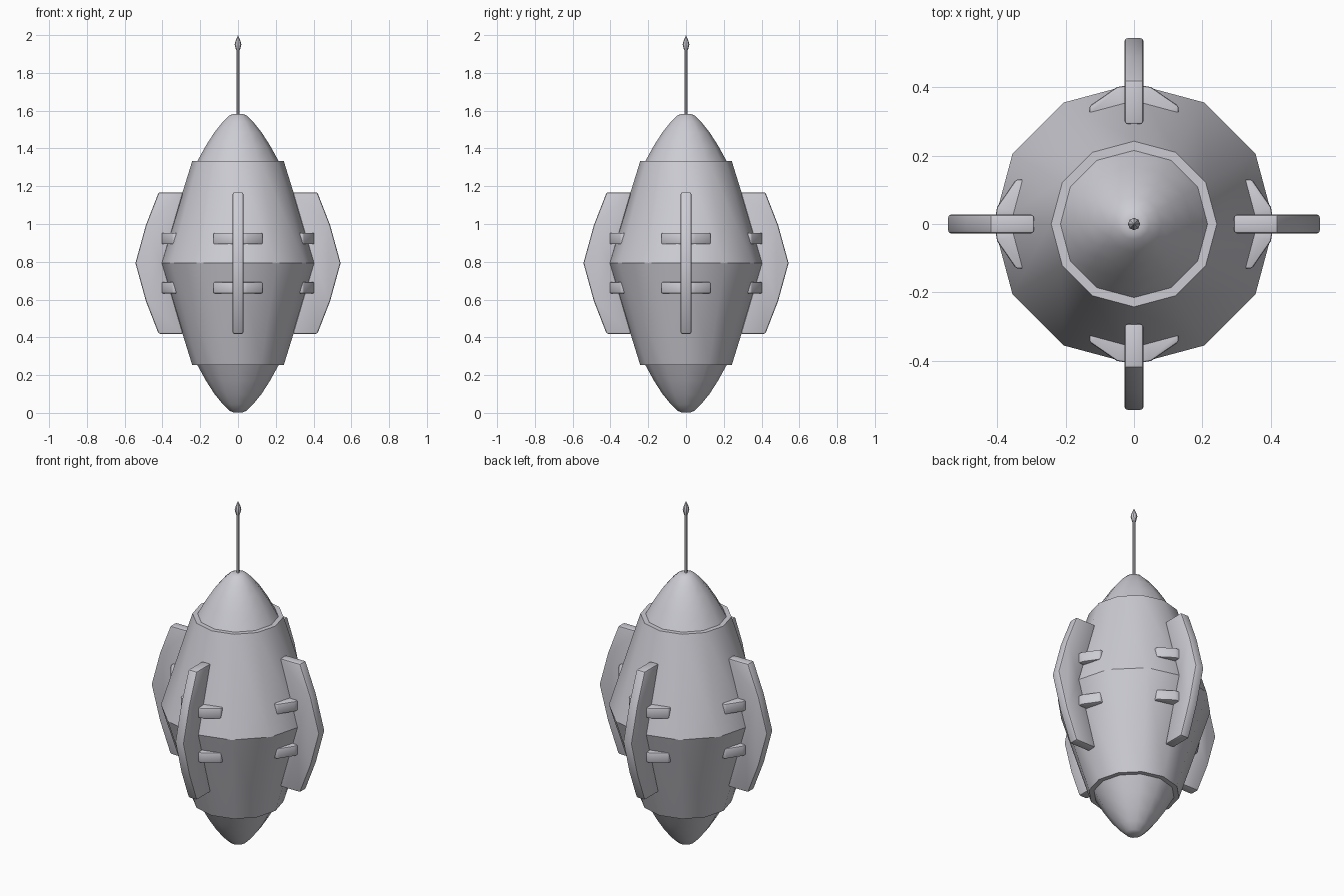
import bpy, bmesh, math
from mathutils import Matrix

default = bpy.data.objects.get("Cube")
if default:
    bpy.data.objects.remove(default, do_unlink=True)

MID = 0.793  # height of the hull's widest ring

hull_grey = bpy.data.materials.new("hull_grey")
hull_grey.use_nodes = True
colour = (0.6, 0.6, 0.65, 1)
hull_grey.diffuse_color = colour
hull_grey.node_tree.nodes["Principled BSDF"].inputs["Base Color"].default_value = colour


def finish(bm, name, bevel=0):
    bmesh.ops.remove_doubles(bm, verts=bm.verts, dist=0.0001)
    bmesh.ops.recalc_face_normals(bm, faces=bm.faces)
    mesh = bpy.data.meshes.new(name)
    bm.to_mesh(mesh)
    bm.free()
    mesh.materials.append(hull_grey)
    obj = bpy.data.objects.new(name, mesh)
    bpy.context.collection.objects.link(obj)
    bpy.ops.object.select_all(action="DESELECT")
    obj.select_set(True)
    bpy.context.view_layer.objects.active = obj
    if bevel:
        mod = obj.modifiers.new("soft_edges", "BEVEL")
        mod.width = bevel
        mod.segments = 2
        mod.limit_method = "ANGLE"
        mod.angle_limit = math.radians(50)
        bpy.ops.object.modifier_apply(modifier=mod.name)
    bpy.ops.object.shade_smooth_by_angle(angle=math.radians(31))
    return obj


def lathe(name, profile, sides):
    """Spin a (radius, height) profile around the z axis."""
    bm = bmesh.new()
    verts = [bm.verts.new((r, 0, z)) for r, z in profile]
    edges = [bm.edges.new(pair) for pair in zip(verts, verts[1:])]
    bmesh.ops.spin(bm, geom=verts + edges, cent=(0, 0, 0), axis=(0, 0, 1),
                   angle=math.tau, steps=sides)
    return finish(bm, name)


def slab(name, outline, offset, turn, bevel):
    """Extrude an outline along offset, then turn it around the z axis."""
    bm = bmesh.new()
    face = bm.faces.new([bm.verts.new(p) for p in outline])
    new = bmesh.ops.extrude_face_region(bm, geom=[face])["geom"]
    bmesh.ops.translate(bm, vec=offset,
                        verts=[v for v in new if isinstance(v, bmesh.types.BMVert)])
    bmesh.ops.rotate(bm, cent=(0, 0, 0), matrix=Matrix.Rotation(turn, 3, "Z"),
                     verts=bm.verts)
    return finish(bm, name, bevel)


# Hull and its two matching cones, mirrored about the widest ring
half_hull = [(0.242, 0.54), (0.247, 0.525), (0.41, 0)]
lathe("hull", [(0, 0.54)] + half_hull + [(r, -h) for r, h in half_hull[1::-1]]
      + [(0, -0.54)], 12).location.z = MID
cone = [(0.215, 0.54), (0.17, 0.622), (0.125, 0.692), (0.08, 0.748),
        (0.045, 0.782), (0.025, 0.79), (0, 0.79)]
lathe("nose_cone", [(r, MID + h) for r, h in cone], 12)
lathe("tail_cone", [(r, MID - h) for r, h in cone], 12)

# Antenna with a pointed tip
lathe("antenna_rod", [(0, 1.56), (0.008, 1.56), (0.008, 1.93), (0, 1.93)], 8)
lathe("antenna_tip", [(0, 1.92), (0.01, 1.92), (0.018, 1.95), (0.013, 1.97),
                      (0, 2)], 8)

# Four bent fins, each held by two pairs of struts
outer = [(0.42, 0.375), (0.488, 0.2), (0.543, 0), (0.488, -0.2), (0.42, -0.375)]
inner = [(0.29, -0.375), (0.4, 0), (0.29, 0.375)]
fin_outline = [(r, -0.028, MID + h) for r, h in outer + inner]
strut_plan = [(0.405, 0.02), (0.4, 0.05), (0.345, 0.13), (0.322, 0.13), (0.3, 0.02)]

for i, side in enumerate(("left", "back", "right", "front")):
    turn = i * math.pi / 2
    slab(side + "_fin", fin_outline, (0, 0.056, 0), turn, 0.009)
    for level, h in (("upper", 0.1), ("lower", -0.16)):
        for hand, sign in (("a", 1), ("b", -1)):
            plan = [(r, sign * w, MID + h) for r, w in strut_plan]
            slab(f"{side}_{level}_strut_{hand}", plan, (0, 0, 0.06), turn, 0.006)
